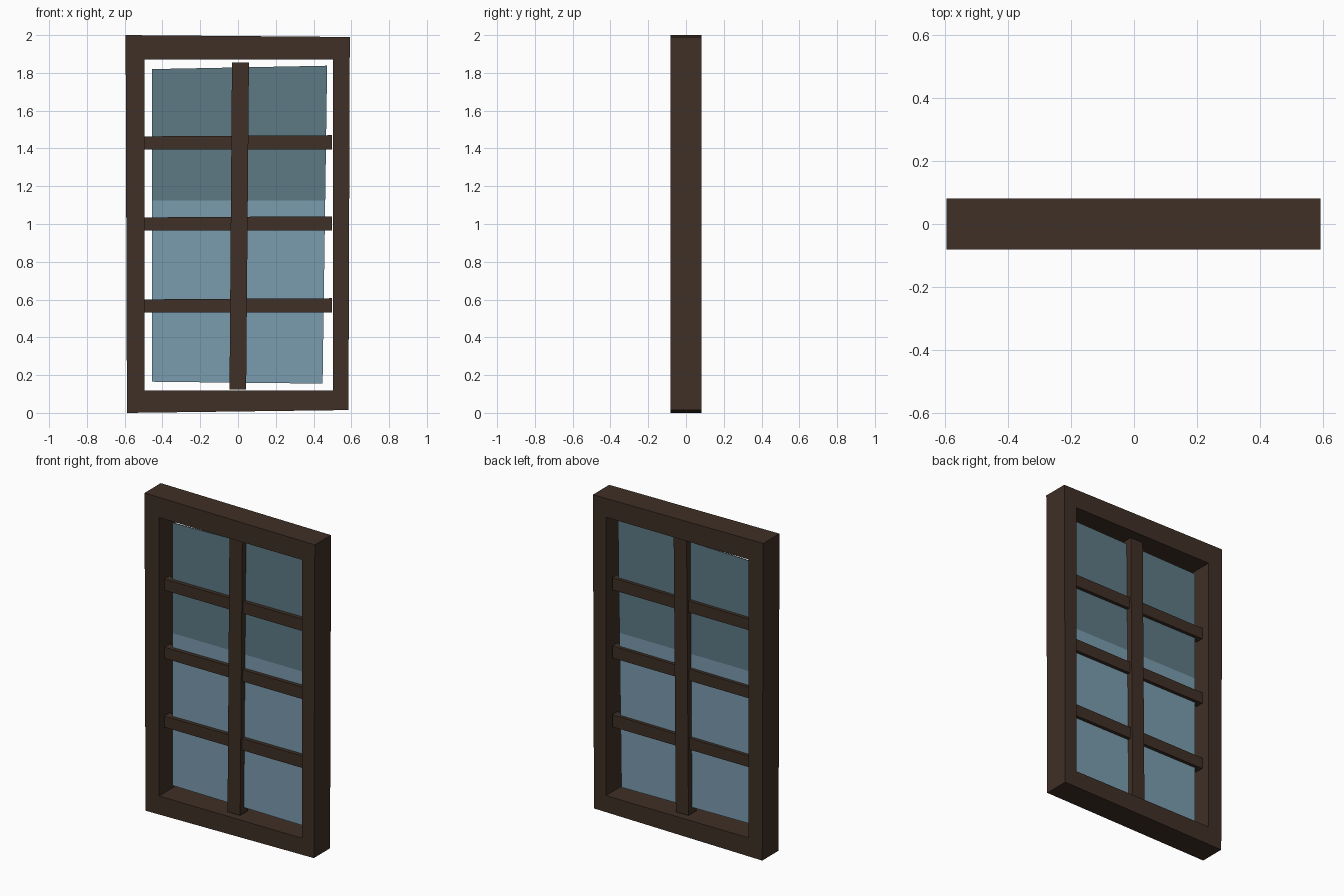
import bpy
import bmesh

cube = bpy.data.objects.get("Cube")
if cube:
    bpy.data.objects.remove(cube, do_unlink=True)


def material(name, color):
    mat = bpy.data.materials.new(name)
    mat.use_nodes = True
    mat.diffuse_color = color
    bsdf = mat.node_tree.nodes["Principled BSDF"]
    bsdf.inputs["Base Color"].default_value = color
    bsdf.inputs["Roughness"].default_value = 0.8
    return mat


wood = material("dark wood", (0.050, 0.029, 0.019, 1))
glass_light = material("light glass", (0.195, 0.335, 0.430, 1))
glass_dark = material("dark glass", (0.112, 0.195, 0.235, 1))


def slab(name, outline, y0, y1, mats, hole=None, split=None):
    """Extrude a front outline from y0 to y1, with an optional hole or height split."""
    bm = bmesh.new()
    loop = [bm.verts.new((x, y0, z)) for x, z in outline]
    if hole:
        inner = [bm.verts.new((x, y0, z)) for x, z in hole]
        n = len(loop)
        for i in range(n):
            j = (i + 1) % n
            bm.faces.new((loop[i], loop[j], inner[j], inner[i]))
    else:
        bm.faces.new(loop)
    ext = bmesh.ops.extrude_face_region(bm, geom=bm.faces[:], use_keep_orig=True)
    moved = [v for v in ext["geom"] if isinstance(v, bmesh.types.BMVert)]
    bmesh.ops.translate(bm, verts=moved, vec=(0, y1 - y0, 0))
    if split:
        bmesh.ops.bisect_plane(bm, geom=bm.verts[:] + bm.edges[:] + bm.faces[:],
                               plane_co=(0, 0, split), plane_no=(0, 0, 1))
        for f in bm.faces:
            f.material_index = int(f.calc_center_median().z > split)
    bmesh.ops.recalc_face_normals(bm, faces=bm.faces)
    mesh = bpy.data.meshes.new(name)
    bm.to_mesh(mesh)
    bm.free()
    for m in mats:
        mesh.materials.append(m)
    obj = bpy.data.objects.new(name, mesh)
    bpy.context.collection.objects.link(obj)
    return obj


# Slightly crooked outer frame
slab("window_frame",
     [(-0.588, 0), (0.585, 0.015), (0.592, 1.99), (-0.595, 2)],
     -0.081, 0.081, [wood],
     hole=[(-0.494, 0.118), (0.502, 0.118), (0.502, 1.872), (-0.494, 1.872)])

# Thin pane, darker in its upper half
slab("glass_pane",
     [(-0.455, 0.165), (0.448, 0.155), (0.472, 1.838), (-0.455, 1.82)],
     -0.003, 0.003, [glass_light, glass_dark], split=1.125)

# Leaning upright bar
slab("upright_bar",
     [(-0.045, 0.123), (0.043, 0.123), (0.058, 1.855), (-0.032, 1.855)],
     -0.04, 0.04, [wood])

# Cross bars, each with a slight tilt
for label, z in (("lower", 0.567), ("middle", 1.001), ("upper", 1.43)):
    h = 0.036
    slab(label + "_cross_bar",
         [(-0.494, z - h), (0.497, z - h), (0.497, z + h + 0.004), (-0.494, z + h - 0.002)],
         -0.028, 0.024, [wood])
